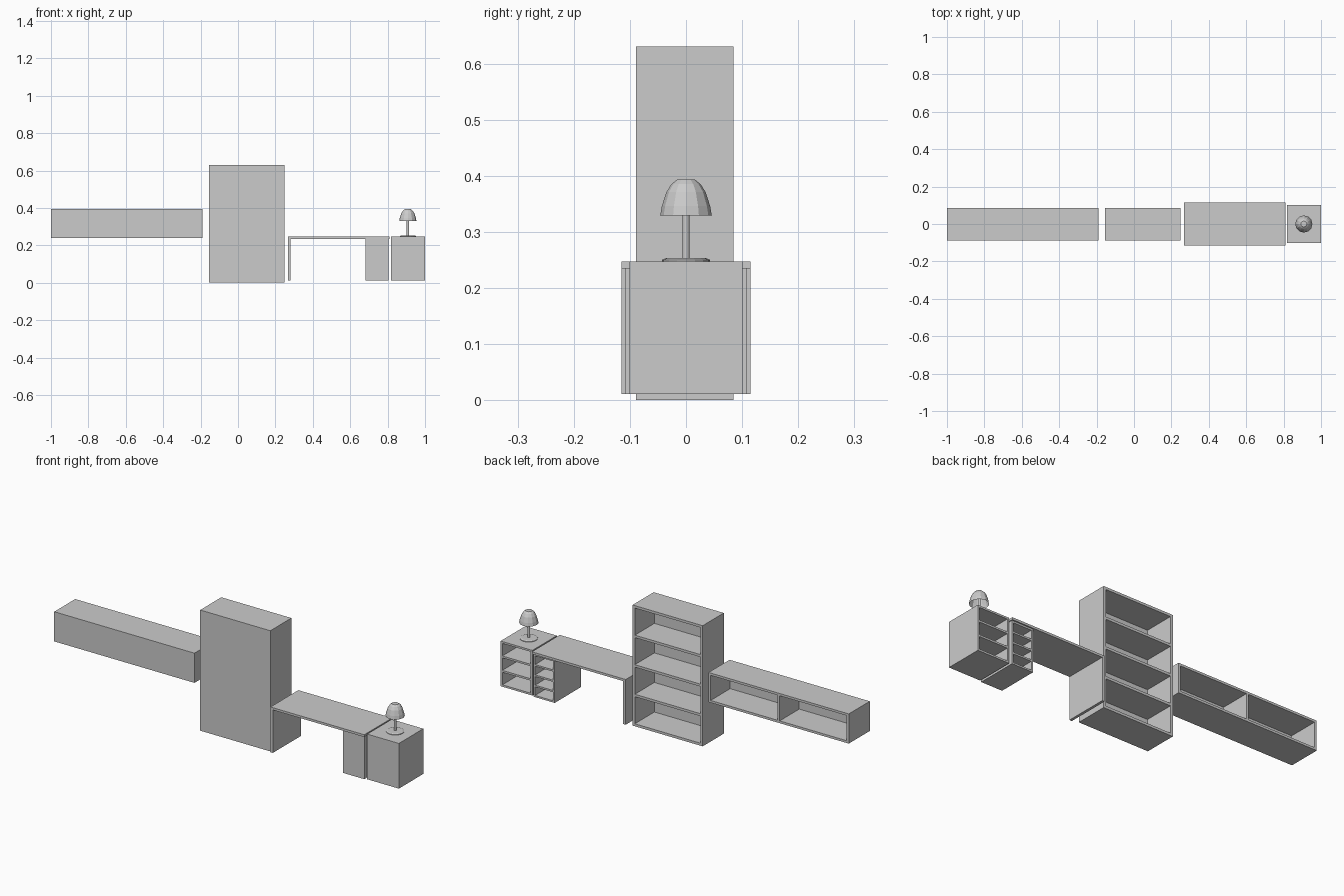
import bpy, bmesh, math

if "Cube" in bpy.data.objects:
    bpy.data.objects.remove(bpy.data.objects["Cube"])

grey = bpy.data.materials.new("plain_grey")
grey.diffuse_color = (0.6, 0.6, 0.6, 1)
grey.use_nodes = True
grey.node_tree.nodes["Principled BSDF"].inputs["Base Color"].default_value = grey.diffuse_color


def finish(name, bm):
    mesh = bpy.data.meshes.new(name)
    bm.to_mesh(mesh)
    bm.free()
    mesh.materials.append(grey)
    obj = bpy.data.objects.new(name, mesh)
    bpy.context.collection.objects.link(obj)
    return obj


def add_box(bm, x, y, z):
    verts = bmesh.ops.create_cube(bm, size=1)["verts"]
    for v in verts:
        for i, (lo, hi) in enumerate((x, y, z)):
            v.co[i] = lo if v.co[i] < 0 else hi


def box(name, x, y, z):
    bm = bmesh.new()
    add_box(bm, x, y, z)
    return finish(name, bm)


def cabinet(name, x, y, z, t, rows=1, columns=1):
    """Carcass closed at -y and open at +y, with evenly spaced boards."""
    bm = bmesh.new()
    inner_x, inner_z = (x[0] + t, x[1] - t), (z[0] + t, z[1] - t)
    inner_y = (y[0] + t, y[1])
    add_box(bm, x, (y[0], y[0] + t), z)               # closed panel
    for a in (x[0], x[1] - t):                        # sides
        add_box(bm, (a, a + t), inner_y, z)
    for i in range(rows + 1):                         # bottom, shelves, top
        h = z[0] + (z[1] - z[0] - t) * i / rows
        add_box(bm, inner_x, inner_y, (h, h + t))
    for i in range(1, columns):                       # dividers
        a = x[0] + (x[1] - x[0] - t) * i / columns
        add_box(bm, (a, a + t), inner_y, inner_z)
    return finish(name, bm)


def lathe(name, cx, profile, sides):
    bm = bmesh.new()
    rings = [[bm.verts.new((cx + r * math.cos(2 * math.pi * k / sides),
                            r * math.sin(2 * math.pi * k / sides), z))
              for k in range(sides)] for r, z in profile]
    for low, high in zip(rings, rings[1:]):
        for k in range(sides):
            n = (k + 1) % sides
            bm.faces.new((low[k], low[n], high[n], high[k]))
    bm.faces.new(rings[-1])
    return finish(name, bm)


# Storage units
cabinet("wall_shelf", (-1, -0.19), (-0.088, 0.085), (0.24, 0.395), 0.012, columns=2)
cabinet("bookcase", (-0.156, 0.249), (-0.089, 0.085), (0, 0.63), 0.013, rows=4)
cabinet("nightstand", (0.817, 1), (-0.101, 0.101), (0.011, 0.247), 0.01, rows=3)

# Desk
box("desk_top", (0.268, 0.81), (-0.115, 0.115), (0.235, 0.247))
box("desk_leg", (0.268, 0.282), (-0.115, 0.115), (0.011, 0.235))
cabinet("desk_pedestal", (0.683, 0.805), (-0.108, 0.108), (0.011, 0.235), 0.009, rows=4)

# Lamp
LAMP_X = 0.908
lathe("lamp_base", LAMP_X, [(0.043, 0.247), (0.043, 0.25), (0.036, 0.253)], 16)
lathe("lamp_stem", LAMP_X, [(0.006, 0.252), (0.006, 0.39)], 12)
lathe("lamp_shade", LAMP_X,
      [(0.046, 0.329), (0.043, 0.346), (0.035, 0.371), (0.026, 0.385), (0.016, 0.393)], 12)
